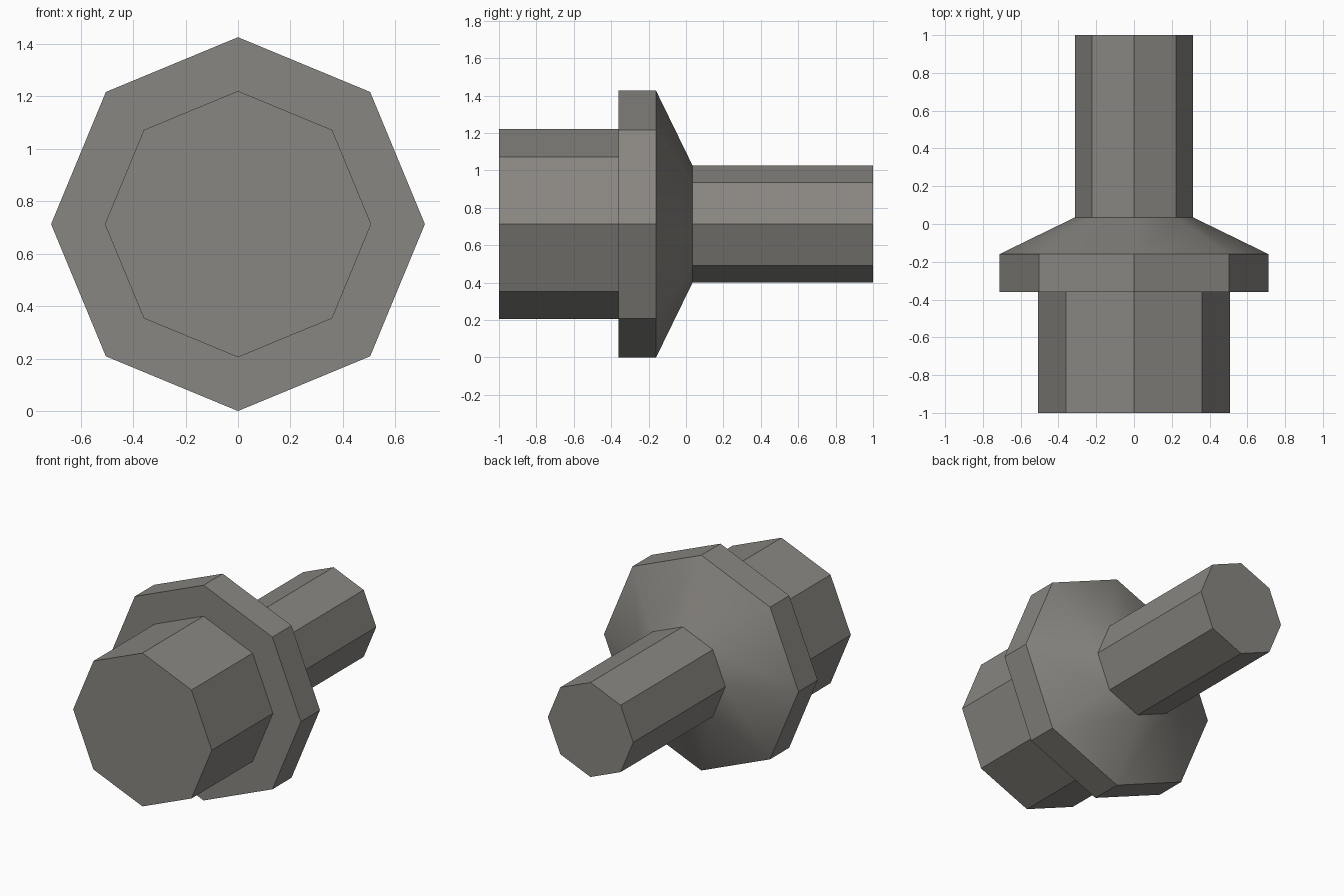
import bpy
import bmesh
from math import sin, cos, tau, radians

SIDES = 8
AXIS_HEIGHT = 0.713
HEAD_RADIUS, FLANGE_RADIUS, SHAFT_RADIUS = 0.508, 0.713, 0.313
FRONT, FLANGE_FRONT, FLANGE_BACK, TAPER_END, BACK = -1.0, -0.36, -0.16, 0.035, 1.0

cube = bpy.data.objects.get("Cube")
if cube:
    bpy.data.objects.remove(cube, do_unlink=True)

# Single warm grey metal
metal = bpy.data.materials.new("warm_grey_metal")
metal.use_nodes = True
colour = (0.25, 0.24, 0.22, 1.0)
metal.diffuse_color = colour
metal.node_tree.nodes["Principled BSDF"].inputs["Base Color"].default_value = colour


def lathe(name, profile, front_cap=False, back_cap=False):
    """Sweep (y, radius) points around the long axis, with a corner at the top."""
    bm = bmesh.new()
    rings = []
    for y, radius in profile:
        angles = [tau * i / SIDES for i in range(SIDES)]
        rings.append([bm.verts.new((radius * sin(a), y, AXIS_HEIGHT + radius * cos(a)))
                      for a in angles])
    for near, far in zip(rings, rings[1:]):
        for i in range(SIDES):
            j = (i + 1) % SIDES
            bm.faces.new((near[i], near[j], far[j], far[i]))
    if front_cap:
        bm.faces.new(rings[0][::-1])
    if back_cap:
        bm.faces.new(rings[-1])
    mesh = bpy.data.meshes.new(name)
    bm.to_mesh(mesh)
    bm.free()
    mesh.materials.append(metal)
    obj = bpy.data.objects.new(name, mesh)
    bpy.context.collection.objects.link(obj)

    # Smooth the taper while keeping the octagon edges crisp
    bpy.ops.object.select_all(action="DESELECT")
    obj.select_set(True)
    bpy.context.view_layer.objects.active = obj
    bpy.ops.object.shade_smooth_by_angle(angle=radians(30))


# Head, closed at the front
lathe("head", [(FRONT, HEAD_RADIUS), (FLANGE_FRONT, HEAD_RADIUS)], front_cap=True)

# Flange with its step to the head and its taper to the shaft
lathe("flange", [(FLANGE_FRONT, HEAD_RADIUS), (FLANGE_FRONT, FLANGE_RADIUS),
                 (FLANGE_BACK, FLANGE_RADIUS), (TAPER_END, SHAFT_RADIUS)])

# Shaft, closed at the back
lathe("shaft", [(TAPER_END, SHAFT_RADIUS), (BACK, SHAFT_RADIUS)], back_cap=True)
